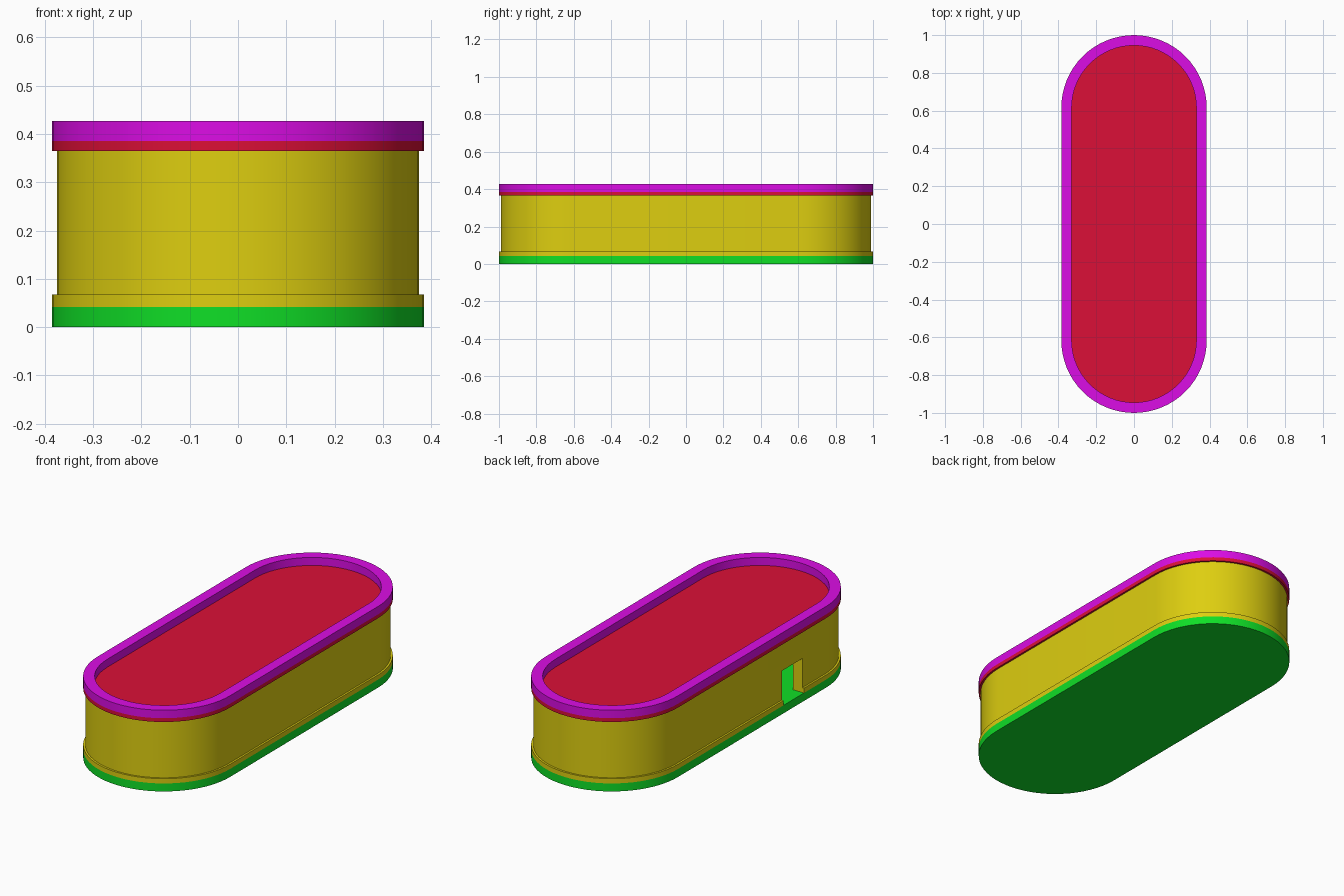
import bpy, bmesh, math

cube = bpy.data.objects.get("Cube")
if cube:
    bpy.data.objects.remove(cube, do_unlink=True)

STRAIGHT = 0.615   # half length of the straight sides
SEGMENTS = 32      # segments per rounded end


def material(name, rgb):
    mat = bpy.data.materials.new(name)
    mat.use_nodes = True
    color = (*rgb, 1)
    mat.diffuse_color = color
    mat.node_tree.nodes["Principled BSDF"].inputs["Base Color"].default_value = color
    return mat


def capsule_loop(bm, radius, z):
    """Ring of vertices around a rounded slot outline."""
    verts = []
    for side in (1, -1):
        for i in range(SEGMENTS + 1):
            a = math.pi * i / SEGMENTS
            verts.append(bm.verts.new((side * radius * math.cos(a),
                                       side * (STRAIGHT + radius * math.sin(a)), z)))
    return verts


def capsule_part(name, mat, profile, hollow=False):
    """Sweep a (radius, z) profile round the outline; close it or cap its ends."""
    bm = bmesh.new()
    loops = [capsule_loop(bm, r, z) for r, z in profile]
    pairs = list(zip(loops, loops[1:]))
    if hollow:
        pairs.append((loops[-1], loops[0]))
    else:
        bm.faces.new(loops[0])
        bm.faces.new(loops[-1])
    for low, high in pairs:
        n = len(low)
        for i in range(n):
            j = (i + 1) % n
            bm.faces.new((low[i], low[j], high[j], high[i]))
    bmesh.ops.recalc_face_normals(bm, faces=bm.faces)
    mesh = bpy.data.meshes.new(name)
    bm.to_mesh(mesh)
    bm.free()
    obj = bpy.data.objects.new(name, mesh)
    bpy.context.collection.objects.link(obj)
    mesh.materials.append(mat)
    return obj


def activate(obj):
    bpy.ops.object.select_all(action='DESELECT')
    obj.select_set(True)
    bpy.context.view_layer.objects.active = obj


green = material("green", (0.005, 0.74, 0.02))
yellow = material("yellow", (0.73, 0.62, 0.005))
red = material("red", (0.71, 0.005, 0.038))
magenta = material("magenta", (0.71, 0.004, 0.78))

OUTER, WALL, INNER, RIM = 0.385, 0.375, 0.32, 0.33

# Floor, flanged wall, lid and raised rim
base = capsule_part("base_plate", green, [(OUTER, 0), (OUTER, 0.042)])
wall = capsule_part("wall", yellow, [(INNER, 0.042), (OUTER, 0.042), (OUTER, 0.067),
                                     (WALL, 0.067), (WALL, 0.365), (INNER, 0.365)], True)
lid = capsule_part("lid", red, [(OUTER, 0.365), (OUTER, 0.385)])
rim = capsule_part("lid_rim", magenta, [(RIM, 0.385), (OUTER, 0.385),
                                        (OUTER, 0.427), (RIM, 0.427)], True)

# Doorway through one long side of the wall
bpy.ops.mesh.primitive_cube_add(size=1, location=(-0.35, -0.345, 0.12))
cutter = bpy.context.object
cutter.name = "doorway_cutter"
cutter.scale = (0.3, 0.17, 0.2)
cutter.hide_render = True
cut = wall.modifiers.new("doorway", 'BOOLEAN')
cut.operation = 'DIFFERENCE'
cut.solver = 'EXACT'
cut.object = cutter
activate(wall)
bpy.ops.object.modifier_apply(modifier=cut.name)
bpy.data.objects.remove(cutter, do_unlink=True)

# Smooth rounded ends with crisp edges
for obj in (base, wall, lid, rim):
    activate(obj)
    bpy.ops.object.shade_smooth_by_angle(angle=math.radians(30))
